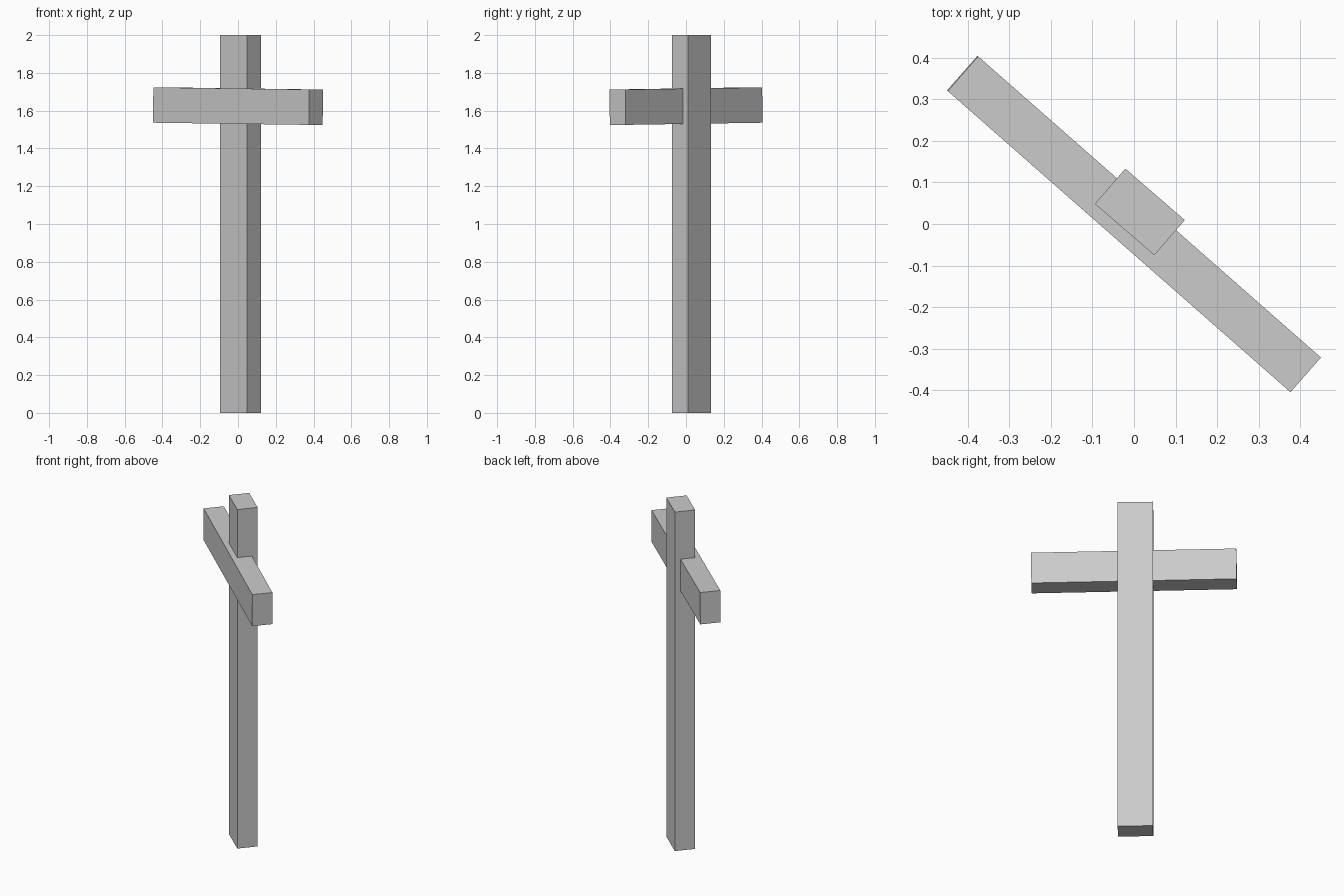
import bpy
from math import radians

# Remove the default cube
cube = bpy.data.objects.get("Cube")
if cube:
    bpy.data.objects.remove(cube, do_unlink=True)

# Plain grey material
grey = bpy.data.materials.new("light_grey")
grey.use_nodes = True
colour = (0.6, 0.6, 0.6, 1)
grey.diffuse_color = colour
grey.node_tree.nodes["Principled BSDF"].inputs["Base Color"].default_value = colour


def beam(name, centre, size, tilt, turn):
    """Add a squared timber, tilted about its depth axis and turned about z."""
    bpy.ops.mesh.primitive_cube_add(size=1, location=centre)
    obj = bpy.context.object
    obj.name = name
    obj.scale = size
    obj.rotation_euler = (0, radians(tilt), radians(turn))
    obj.data.materials.append(grey)
    return obj


# Upright post, and a slightly sagging bar lapped across its front
beam("upright_post", (0.014, 0.029, 1), (0.189, 0.112, 2), 0, -40.9)
beam("cross_bar", (0, 0, 1.624), (1.098, 0.111, 0.187), 0.6, -41.3)
